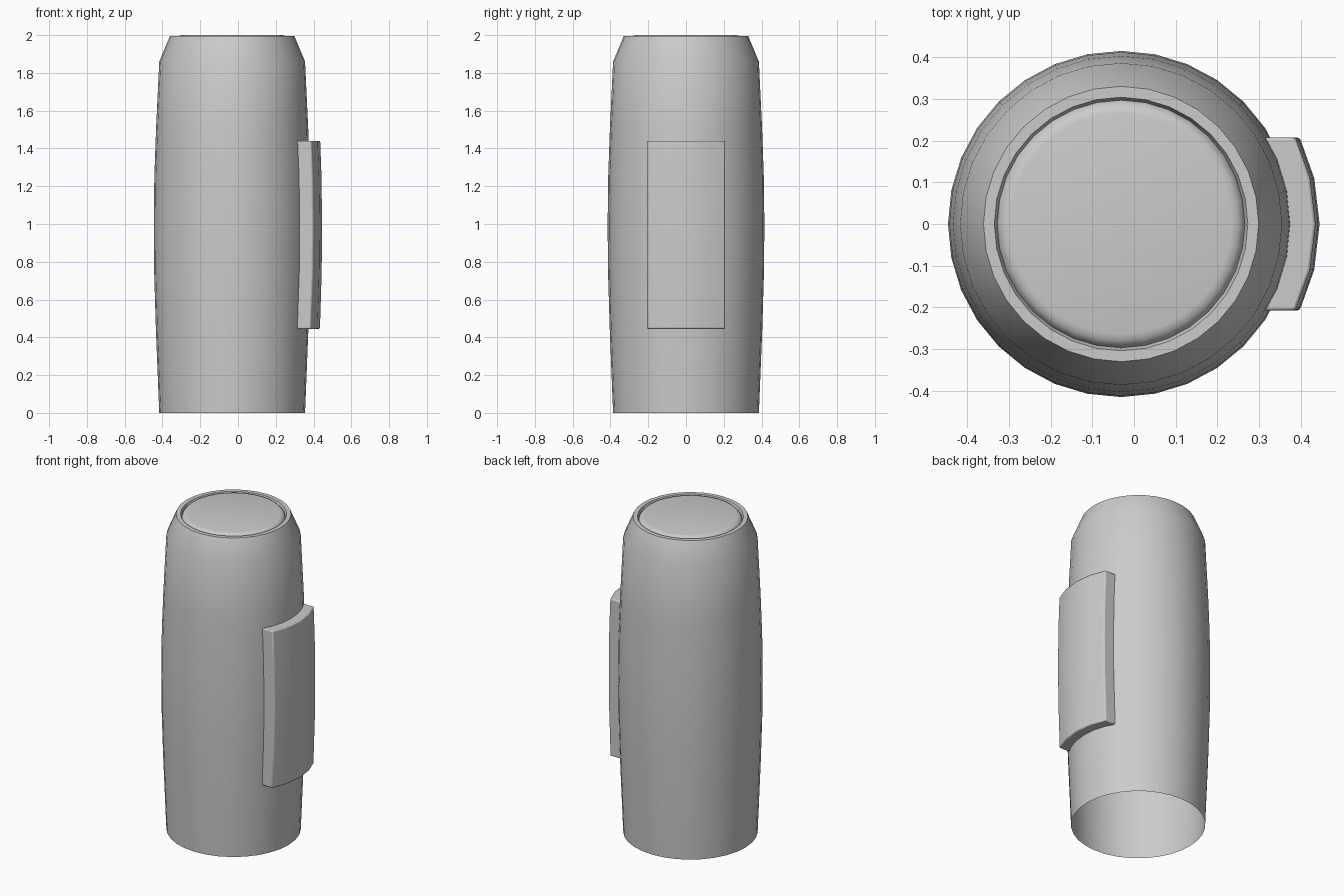
import bpy, bmesh, math

if "Cube" in bpy.data.objects:
    bpy.data.objects.remove(bpy.data.objects["Cube"])

CX = -0.031   # axis of the round body
SIDES = 32
BODY = [(0.386, 0), (0.394, 0.2), (0.404, 0.45), (0.413, 0.75), (0.415, 1.0),
        (0.412, 1.25), (0.403, 1.5), (0.386, 1.86), (0.33, 1.994),
        (0.304, 1.994), (0.297, 1.975)]
LID = [(0.297, 1.975), (0.293, 1.985), (0.282, 1.996), (0.265, 2.0)]


def finish(name, bm, angle):
    bmesh.ops.recalc_face_normals(bm, faces=bm.faces)
    mesh = bpy.data.meshes.new(name)
    bm.to_mesh(mesh)
    bm.free()
    ob = bpy.data.objects.new(name, mesh)
    bpy.context.collection.objects.link(ob)
    bpy.ops.object.select_all(action='DESELECT')
    ob.select_set(True)
    bpy.context.view_layer.objects.active = ob
    bpy.ops.object.shade_smooth_by_angle(angle=math.radians(angle))
    return ob


def lathe(name, profile, cap_top, angle):
    bm = bmesh.new()
    rings = [[bm.verts.new((CX + r * math.cos(2 * math.pi * i / SIDES),
                            r * math.sin(2 * math.pi * i / SIDES), z))
              for i in range(SIDES)] for r, z in profile]
    for a, b in zip(rings, rings[1:]):
        for i in range(SIDES):
            j = (i + 1) % SIDES
            bm.faces.new((a[i], a[j], b[j], b[i]))
    if cap_top:
        bm.faces.new(rings[-1])
    ob = finish(name, bm, angle)
    # open shells: make sure the surface faces up and out
    if ob.data.polygons[0].normal.dot(ob.data.polygons[0].center) < 0:
        ob.data.flip_normals()
    return ob


def body_radius(z):
    for (r0, z0), (r1, z1) in zip(BODY, BODY[1:]):
        if z0 <= z <= z1:
            return r0 + (r1 - r0) * (z - z0) / (z1 - z0)


# Barrel-shaped shell, open underneath, with a rim and shallow groove on top
lathe("body", BODY, False, 22)
# Slightly domed lid set inside the rim
lathe("lid", LID, True, 50)

# Raised side plate that follows the curve of the body
ys = [-0.207, -0.11, 0, 0.11, 0.207]
zs = [0.445, 0.75, 1.0, 1.25, 1.44]
bm = bmesh.new()


def layer(offset):
    return [[bm.verts.new((CX + math.sqrt((body_radius(z) + offset) ** 2 - y * y), y, z))
             for y in ys] for z in zs]


inner, outer = layer(-0.006), layer(0.061)
n = len(ys) - 1
for i in range(n):
    for j in range(n):
        for g in (inner, outer):
            bm.faces.new((g[i][j], g[i][j + 1], g[i + 1][j + 1], g[i + 1][j]))
    for k in (0, n):
        bm.faces.new((inner[k][i], inner[k][i + 1], outer[k][i + 1], outer[k][i]))
        bm.faces.new((inner[i][k], inner[i + 1][k], outer[i + 1][k], outer[i][k]))
plate = finish("side_plate", bm, 20)
bevel = plate.modifiers.new("soft_edge", 'BEVEL')
bevel.width = 0.006
bevel.segments = 2
bevel.limit_method = 'ANGLE'
bevel.angle_limit = math.radians(40)
